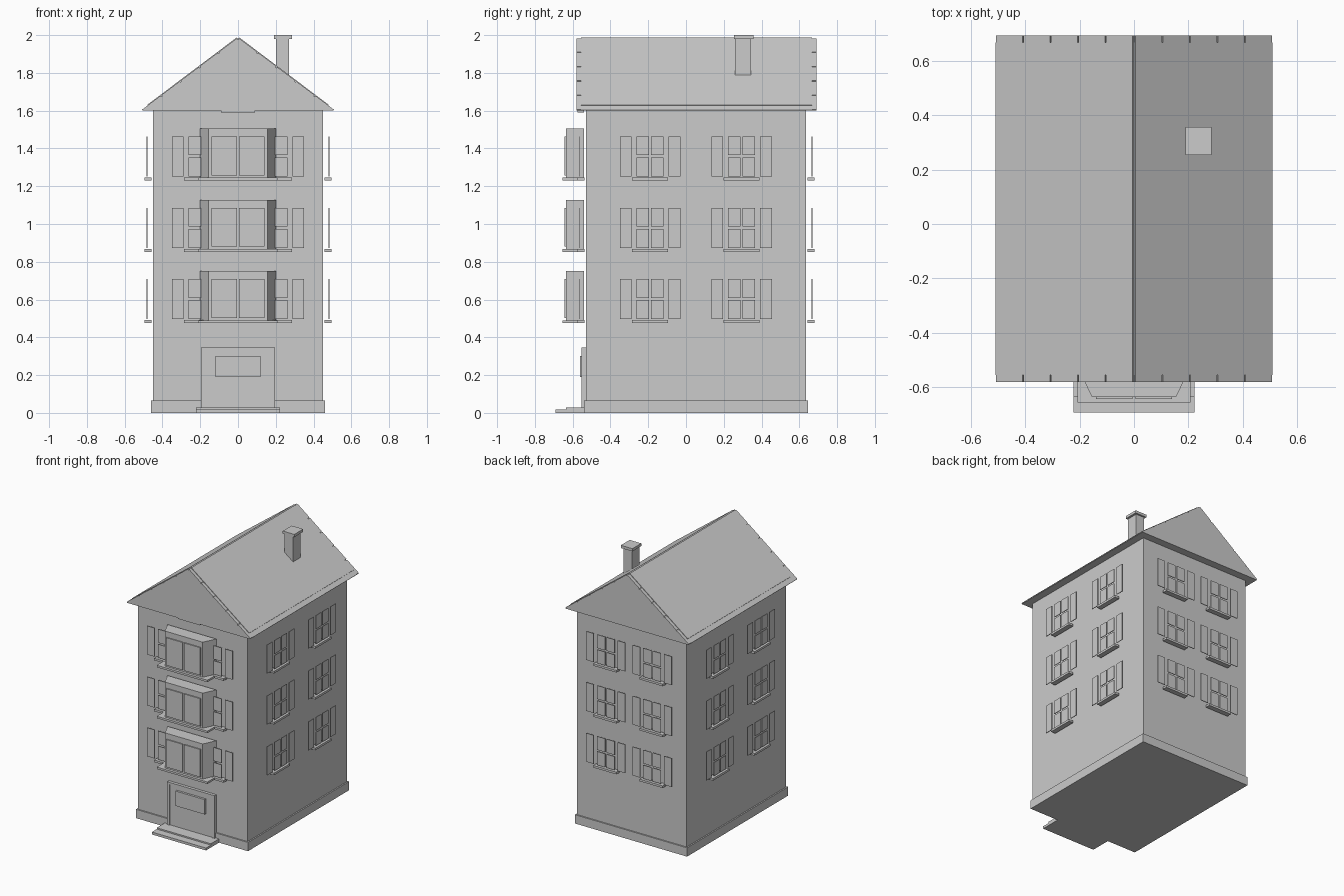
import bpy, bmesh
from math import pi, atan2, hypot
from mathutils import Matrix, Vector

if "Cube" in bpy.data.objects:
    bpy.data.objects.remove(bpy.data.objects["Cube"])

grey = bpy.data.materials.new("plain_grey")
grey.use_nodes = True
COLOUR = (0.6, 0.6, 0.6, 1)
grey.diffuse_color = COLOUR
grey.node_tree.nodes["Principled BSDF"].inputs["Base Color"].default_value = COLOUR


def add_box(bm, x, y, z, matrix=Matrix()):
    """Box from three (low, high) ranges."""
    size = [b - a for a, b in (x, y, z)]
    centre = Vector([(a + b) / 2 for a, b in (x, y, z)])
    bmesh.ops.create_cube(bm, size=1, matrix=matrix @ Matrix.Translation(centre) @ Matrix.Diagonal((*size, 1)))


def add_prism(bm, ring, offset):
    """Extrude a closed ring of points by an offset."""
    face = bm.faces.new([bm.verts.new(p) for p in ring])
    new = bmesh.ops.extrude_face_region(bm, geom=[face], use_keep_orig=True)["geom"]
    bmesh.ops.translate(bm, vec=offset, verts=[v for v in new if isinstance(v, bmesh.types.BMVert)])


def finish(name, bm):
    bmesh.ops.recalc_face_normals(bm, faces=bm.faces)
    mesh = bpy.data.meshes.new(name)
    bm.to_mesh(mesh)
    bm.free()
    mesh.materials.append(grey)
    obj = bpy.data.objects.new(name, mesh)
    bpy.context.collection.objects.link(obj)
    return obj


def boxes(name, *ranges):
    bm = bmesh.new()
    for r in ranges:
        add_box(bm, *r)
    return finish(name, bm)


HALF, FRONT, BACK, EAVE = 0.45, -0.53, 0.635, 1.6
FLOORS = (0.603, 0.98, 1.358)

# Walls and plinth
boxes("walls", ((-HALF, HALF), (FRONT, BACK), (0, EAVE)))
boxes("plinth", ((-0.46, 0.46), (-0.54, 0.645), (0, 0.065)))

# Roof body
SPAN, RIDGE, Y0, Y1 = 0.505, 1.98, -0.58, 0.692
bm = bmesh.new()
add_prism(bm, [(-SPAN, Y0, EAVE), (SPAN, Y0, EAVE), (0, Y0, RIDGE)], (0, Y1 - Y0, 0))
finish("roof_body", bm)

# Raised roof covering and segmented edge tiles on both slopes
slope_length = hypot(SPAN, RIDGE - EAVE)
pitch = atan2(RIDGE - EAVE, SPAN)
panels, tiles = bmesh.new(), bmesh.new()
for turn in (0, pi):
    slope = Matrix.Rotation(turn, 4, "Z") @ Matrix.Translation((0, 0, RIDGE)) @ Matrix.Rotation(pitch, 4, "Y")
    ends = (Y0, Y1) if turn == 0 else (-Y1, -Y0)
    inner = (ends[0] + 0.025, ends[1] - 0.025)
    add_box(panels, (0, slope_length - 0.037), inner, (0, 0.01), slope)
    step = slope_length / 5
    for i in range(5):
        span = (i * step + 0.003, (i + 1) * step - 0.003)
        for strip in ((ends[0], inner[0]), (inner[1], ends[1])):
            add_box(tiles, span, strip, (0, 0.006), slope)
    add_box(tiles, (slope_length - 0.037, slope_length), inner, (0, 0.006), slope)
finish("roof_covering", panels)
finish("roof_edge_tiles", tiles)

# Chimney and gable lamp board
boxes("chimney", ((0.2, 0.27), (0.26, 0.345), (1.72, 1.985)))
boxes("chimney_cap", ((0.19, 0.285), (0.253, 0.357), (1.98, 2.0)))
boxes("gable_board", ((-0.09, 0.09), (-0.575, -0.54), (1.59, 1.6)))


# Windows: local x runs along the wall, local -y points outward
def window(name, matrix):
    bm = bmesh.new()
    plate = (-0.035, -0.03)
    for side in (-1, 1):
        for low, high in ((-0.106, -0.006), (0.006, 0.106)):
            add_box(bm, sorted((side * 0.006, side * 0.072)), plate, (low, high), matrix)
        add_box(bm, sorted((side * 0.098, side * 0.16)), plate, (-0.106, 0.106), matrix)
    add_box(bm, (-0.095, 0.095), (-0.045, -0.008), (-0.128, -0.112), matrix)
    finish(name, bm)


walls = {
    "front": (0, (0, FRONT), (-0.19, 0.19)),
    "back": (pi, (0, BACK), (-0.19, 0.19)),
    "left": (pi / 2, (HALF, 0), (-0.19, 0.294)),
    "right": (-pi / 2, (-HALF, 0), (0.19, -0.294)),
}
for wall, (turn, (wx, wy), positions) in walls.items():
    for floor, z in enumerate(FLOORS, 1):
        for n, along in enumerate(positions, 1):
            m = Matrix.Translation((wx, wy, z)) @ Matrix.Rotation(turn, 4, "Z") @ Matrix.Translation((along, 0, 0))
            window(f"{wall}_window_{floor}_{n}", m)

# Bay windows on the front
for floor, z in enumerate(FLOORS, 1):
    bm = bmesh.new()
    low = z - 0.113
    add_prism(bm, [(-0.2, -0.54, low), (-0.155, -0.635, low), (0.155, -0.635, low), (0.2, -0.54, low)], (0, 0, 0.26))
    finish(f"bay_{floor}", bm)
    boxes(f"bay_sill_{floor}", ((-0.208, 0.208), (-0.655, -0.54), (z - 0.128, z - 0.113)))
    boxes(f"bay_panels_{floor}", *[(x, (-0.643, -0.635), (z - 0.1, z + 0.105))
                                   for x in ((-0.14, -0.006), (0.006, 0.14))])

# Door, surround and steps
boxes("door_surround", ((-0.195, -0.175), (-0.552, -0.53), (0, 0.345)),
      ((0.175, 0.195), (-0.552, -0.53), (0, 0.345)),
      ((-0.175, 0.175), (-0.552, -0.53), (0.33, 0.345)))
boxes("door", ((-0.175, 0.175), (-0.546, -0.53), (0, 0.33)))
boxes("door_panel", ((-0.12, 0.12), (-0.562, -0.546), (0.19, 0.3)))
boxes("door_steps", ((-0.222, 0.222), (-0.692, -0.53), (0, 0.018)),
      ((-0.222, 0.222), (-0.635, -0.53), (0.018, 0.028)))
